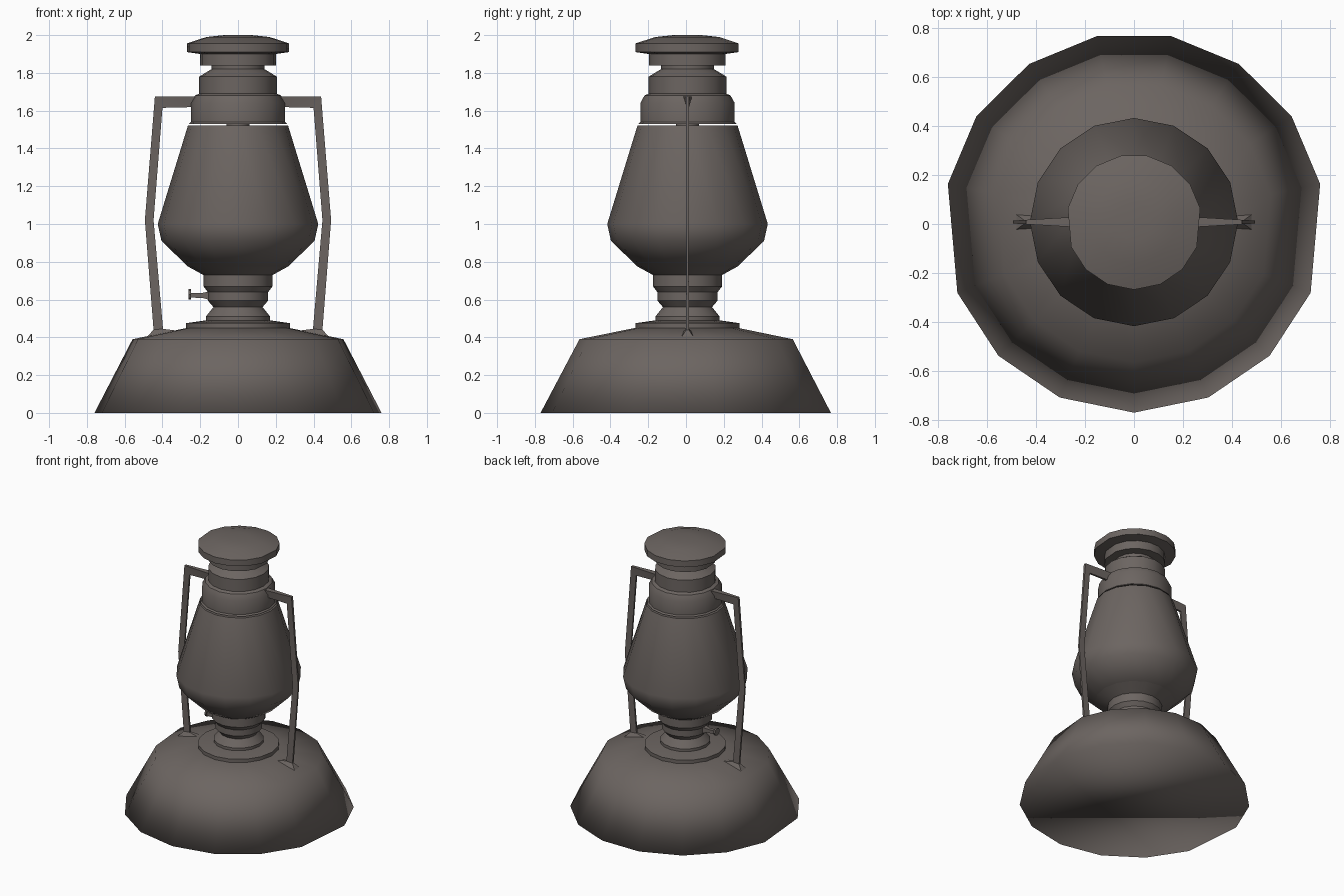
import bpy, bmesh, math

if "Cube" in bpy.data.objects:
    bpy.data.objects.remove(bpy.data.objects["Cube"])

metal = bpy.data.materials.new("dark_pewter")
metal.diffuse_color = (0.150, 0.130, 0.120, 1)
metal.use_nodes = True
metal.node_tree.nodes["Principled BSDF"].inputs["Base Color"].default_value = metal.diffuse_color
CY = 0.008  # common axis offset

EVEN = [i * 22.5 for i in range(16)]
half = [11.2, 33.5, 56, 78.3, 111.7, 134.5, 157]
ODD = half + [180] + [360 - a for a in reversed(half)]


def finish(name, bm, angle):
    bmesh.ops.recalc_face_normals(bm, faces=bm.faces[:])
    me = bpy.data.meshes.new(name)
    bm.to_mesh(me)
    bm.free()
    ob = bpy.data.objects.new(name, me)
    bpy.context.collection.objects.link(ob)
    me.materials.append(metal)
    bpy.ops.object.select_all(action='DESELECT')
    ob.select_set(True)
    bpy.context.view_layer.objects.active = ob
    if angle:
        bpy.ops.object.shade_smooth_by_angle(angle=math.radians(angle))
    else:
        bpy.ops.object.shade_smooth()
    return ob


def skin(bm, rings):
    """Bridge closed rings of points and cap both ends."""
    vs = [[bm.verts.new(p) for p in r] for r in rings]
    for a, b in zip(vs, vs[1:]):
        for i in range(len(a)):
            j = (i + 1) % len(a)
            bm.faces.new((a[i], a[j], b[j], b[i]))
    bm.faces.new(vs[0])
    bm.faces.new(vs[-1])


def lathe(name, profile, angles=EVEN, angle=35, cy=CY):
    bm = bmesh.new()
    skin(bm, [[(r * math.sin(math.radians(a)), cy + r * math.cos(math.radians(a)), z)
               for a in angles] for r, z in profile])
    return finish(name, bm, angle)


# Fuel tank base, fully smooth including its underside
lathe("tank_base", [(0.776, 0), (0.57, 0.39), (0.275, 0.45)], ODD, None, 0.006)

# Stepped flange on the tank and waisted burner with its collar
lathe("tank_flange", [(0.275, 0.44), (0.275, 0.475), (0.17, 0.49)])
lathe("burner", [(0.17, 0.48), (0.17, 0.51), (0.13, 0.56), (0.16, 0.595), (0.16, 0.64),
                 (0.183, 0.67), (0.183, 0.73), (0.265, 0.775)])

# Pear-shaped globe
lathe("globe", [(0.265, 0.775), (0.405, 0.91), (0.425, 1.0), (0.265, 1.521)], angle=50)

# Chimney above a thin gap, joined to the globe by a small core
lathe("globe_core", [(0.06, 1.50), (0.06, 1.55)])
lathe("chimney", [(0.26, 1.53), (0.25, 1.54), (0.25, 1.64), (0.228, 1.68), (0.206, 1.69),
                  (0.206, 1.78), (0.14, 1.82), (0.14, 1.86)])

# Vent cap
lathe("vent_cap", [(0.205, 1.84), (0.205, 1.90), (0.276, 1.91), (0.276, 1.956),
                   (0.17, 1.99), (0.075, 2.0)], ODD)

# Side frames: each section is outer (x, z), inner (x, z), half depth of each edge
sections = [((0.19, 1.675), (0.19, 1.62), 0.024, 0.008),
            ((0.44, 1.675), (0.40, 1.615), 0.009, 0.007),
            ((0.493, 1.02), (0.447, 1.02), 0.006, 0.006),
            ((0.447, 0.44), (0.397, 0.445), 0.007, 0.007),
            ((0.48, 0.405), (0.32, 0.435), 0.03, 0.02)]
for side, label in ((-1, "left"), (1, "right")):
    bm = bmesh.new()
    skin(bm, [[(side * o[0], CY - do, o[1]), (side * o[0], CY + do, o[1]),
               (side * i[0], CY + di, i[1]), (side * i[0], CY - di, i[1])]
              for o, i, do, di in sections])
    finish(label + "_frame", bm, 35)

# Wick knob: tapered stem and small end plate
bm = bmesh.new()
skin(bm, [[(x, CY + h * c, z + h * s) for c, s in ((-1, -1), (1, -1), (1, 1), (-1, 1))]
          for x, z, h in ((-0.14, 0.62, 0.025), (-0.19, 0.622, 0.013), (-0.255, 0.622, 0.012))])
skin(bm, [[(x, CY + 0.03 * math.cos(k * math.pi / 4), 0.628 + 0.027 * math.sin(k * math.pi / 4))
           for k in range(8)] for x in (-0.262, -0.25)])
finish("wick_knob", bm, 35)
